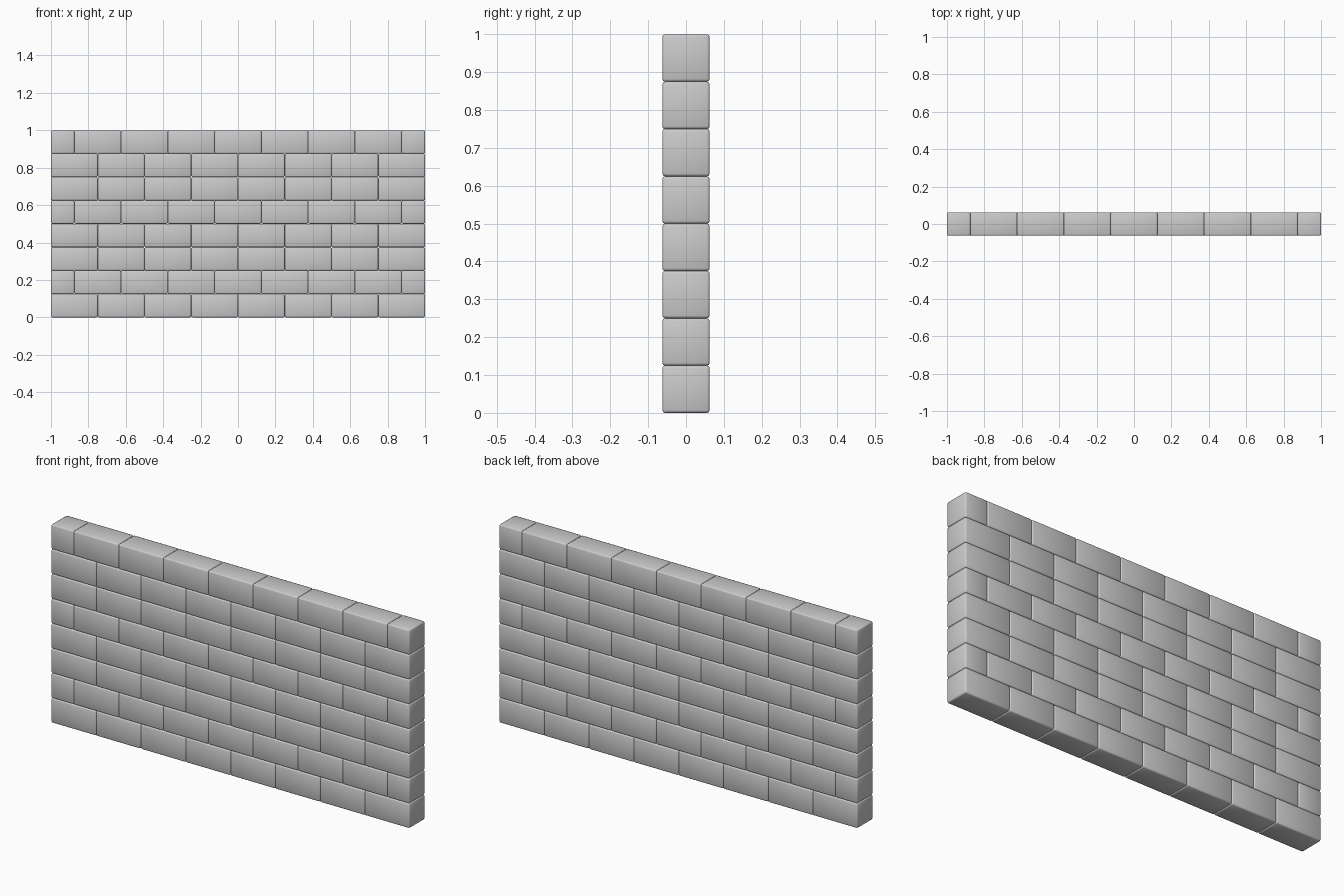
import bpy, bmesh

if "Cube" in bpy.data.objects:
    bpy.data.objects.remove(bpy.data.objects["Cube"])

LENGTH, HEIGHT, DEPTH = 0.25, 0.125, 0.125   # full brick
ROWS, COLS = 8, 8


def brick_mesh(name, length):
    """Box with slightly rounded edges, smooth shaded."""
    bm = bmesh.new()
    bmesh.ops.create_cube(bm, size=1)
    bmesh.ops.scale(bm, vec=(length, DEPTH, HEIGHT), verts=bm.verts)
    bmesh.ops.bevel(bm, geom=bm.edges[:], offset=0.007, segments=2,
                    profile=0.5, affect='EDGES')
    for face in bm.faces:
        face.smooth = True
    mesh = bpy.data.meshes.new(name)
    bm.to_mesh(mesh)
    bm.free()
    return mesh


full = brick_mesh("full_brick", LENGTH)
half = brick_mesh("half_brick", LENGTH / 2)


def place(mesh, x, row):
    ob = bpy.data.objects.new(f"{mesh.name}_row_{row + 1}", mesh)
    ob.location = (x, 0, (row + 0.5) * HEIGHT)
    bpy.context.collection.objects.link(ob)


# Courses: every third one is shifted by half a brick and closed with half bricks
for row in range(ROWS):
    if row % 3 == 1:
        for i in range(COLS - 1):
            place(full, -1 + (i + 1) * LENGTH, row)
        for side in (-1, 1):
            place(half, side * (1 - LENGTH / 4), row)
    else:
        for i in range(COLS):
            place(full, -1 + (i + 0.5) * LENGTH, row)
